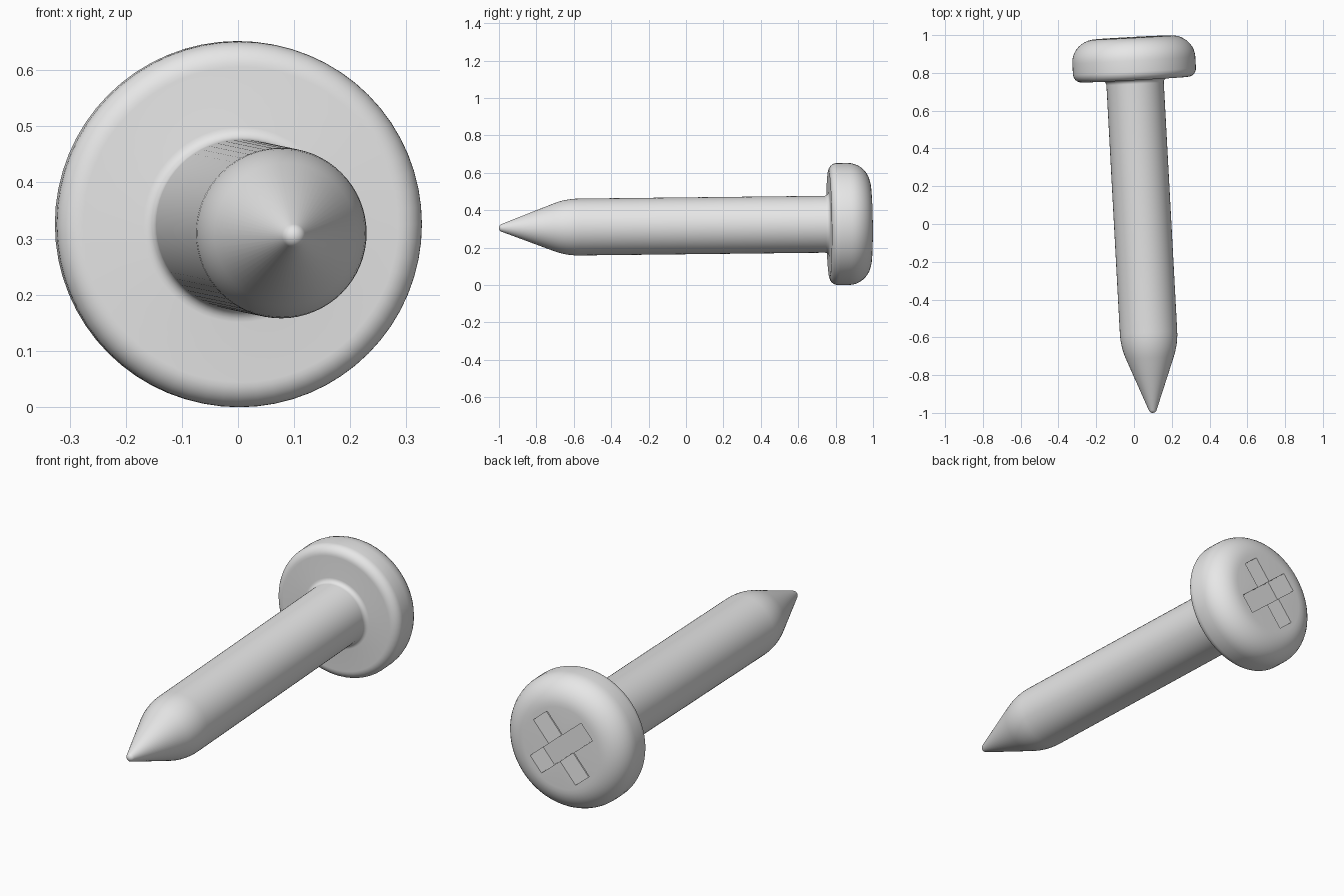
import bpy, bmesh
from math import sin, cos, radians, tau
from mathutils import Vector, Matrix

cube = bpy.data.objects.get("Cube")
if cube:
    bpy.data.objects.remove(cube, do_unlink=True)

# Material
metal = bpy.data.materials.new("light_grey_metal")
metal.use_nodes = True
grey = (0.8, 0.8, 0.8, 1)
metal.diffuse_color = grey
metal.node_tree.nodes["Principled BSDF"].inputs["Base Color"].default_value = grey


def arc(cr, cs, rr, rs, start, end, steps=8):
    """Elliptic arc in the (radius, distance along axis) plane."""
    angles = [radians(start + (end - start) * i / steps) for i in range(steps + 1)]
    return [(cr + rr * cos(a), cs + rs * sin(a)) for a in angles]


def make_object(name, bm):
    bmesh.ops.recalc_face_normals(bm, faces=bm.faces)
    mesh = bpy.data.meshes.new(name)
    bm.to_mesh(mesh)
    bm.free()
    mesh.materials.append(metal)
    ob = bpy.data.objects.new(name, mesh)
    bpy.context.collection.objects.link(ob)
    return ob


# Lathe profile from the tip to the top of the head
LENGTH = 1.991
SHAFT_R = 0.152
HEAD_R = 0.326
profile = (
    arc(0, 0.022, 0.022, 0.022, -90, -21, 5)               # rounded tip
    + arc(SHAFT_R - 0.38, 0.428, 0.38, 0.38, -21, 0, 6)    # cone shoulder
    + arc(0.174, 1.745, 0.022, 0.022, 180, 90, 5)          # fillet under head
    + arc(HEAD_R - 0.045, 1.812, 0.045, 0.045, -90, 0)     # lower head rim
    + arc(0.2, LENGTH - 0.12, HEAD_R - 0.2, 0.12, 0, 90, 10)  # domed head rim
    + [(0, LENGTH)]
)

bm = bmesh.new()
verts = [bm.verts.new((r, 0, s)) for r, s in profile]
edges = [bm.edges.new(pair) for pair in zip(verts, verts[1:])]
bmesh.ops.spin(bm, geom=verts + edges, cent=(0, 0, 0), axis=(0, 0, 1),
               angle=tau, steps=64)
bmesh.ops.remove_doubles(bm, verts=bm.verts, dist=0.0002)
screw = make_object("screw_body", bm)

# Cross-shaped drive recess
ARM, HALF_W, DEPTH = 0.175, 0.047, 0.11
bm = bmesh.new()
outline = []
for k in range(4):
    turn = Matrix.Rotation(radians(40 + 90 * k), 3, 'Z')
    for x, y in ((ARM, -HALF_W), (ARM, HALF_W), (HALF_W, HALF_W)):
        outline.append(bm.verts.new(turn @ Vector((x, y, LENGTH - DEPTH))))
floor = bm.faces.new(outline)
top = bmesh.ops.extrude_face_region(bm, geom=[floor])
bmesh.ops.translate(bm, vec=(0, 0, DEPTH * 2),
                    verts=[g for g in top["geom"] if isinstance(g, bmesh.types.BMVert)])
cutter = make_object("recess_cutter", bm)
cutter.hide_render = True

cut = screw.modifiers.new("drive_recess", 'BOOLEAN')
cut.operation = 'DIFFERENCE'
cut.solver = 'EXACT'
cut.object = cutter
bpy.ops.object.select_all(action='DESELECT')
screw.select_set(True)
bpy.context.view_layer.objects.active = screw
bpy.ops.object.modifier_apply(modifier=cut.name)
bpy.data.objects.remove(cutter, do_unlink=True)
bpy.ops.object.shade_smooth_by_angle(angle=radians(30))

# Lay the screw down, slightly skewed, tip to the front
axis = Vector((-0.054, 1, 0.0113)).normalized()
side = (Vector((1, 0, 0)) - axis * axis.x).normalized()
pose = Matrix((side, axis.cross(side), axis)).transposed().to_4x4()
pose.translation = (0.1, -1, 0.305)
screw.data.transform(pose)
